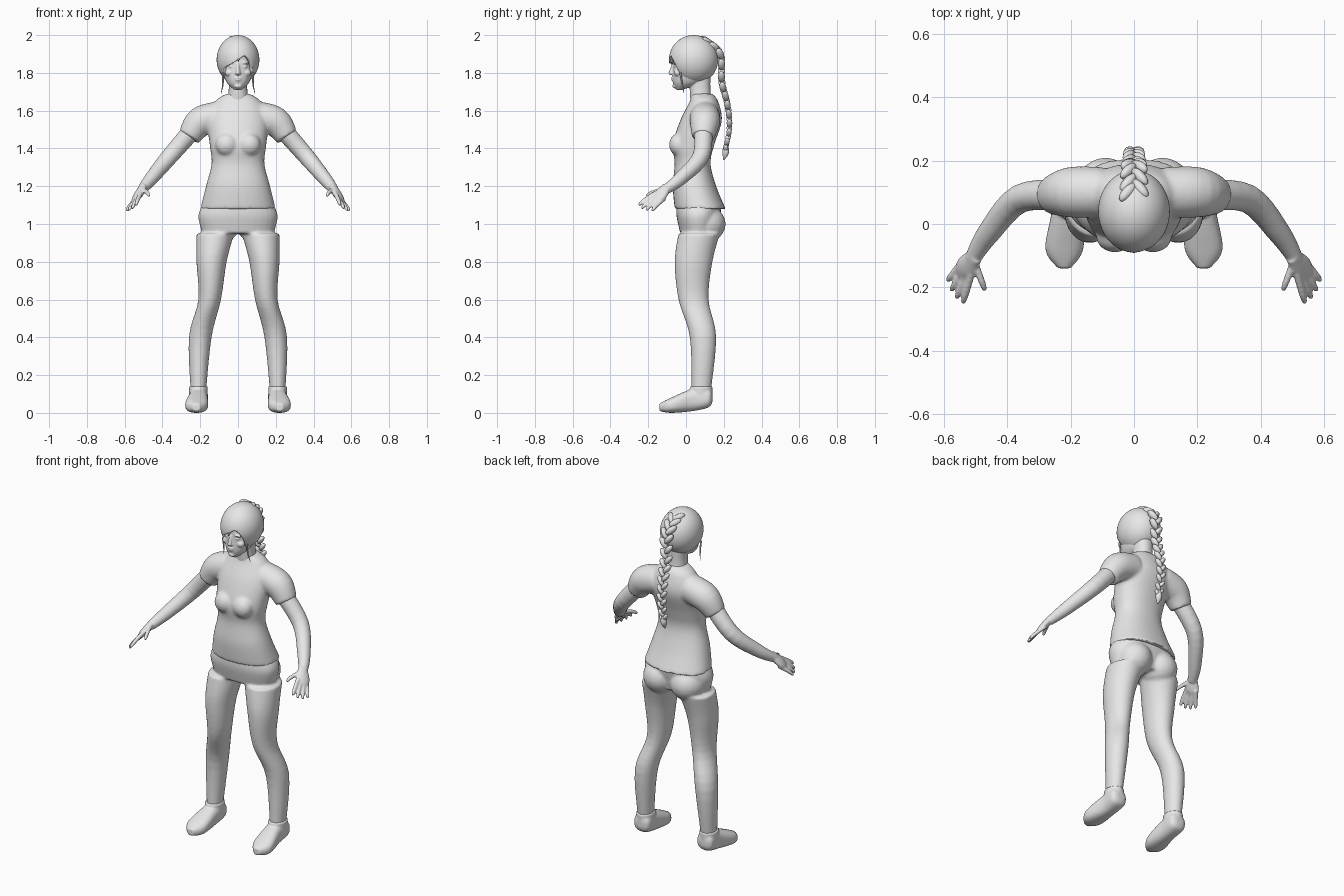
import bpy, bmesh, math
from mathutils import Vector, Matrix

cube = bpy.data.objects.get("Cube")
if cube:
    bpy.data.objects.remove(cube, do_unlink=True)

UP = Vector((0, 0, 1))
FORWARD = Vector((0, -1, 0))
BACK = Vector((0, 1, 0))
SIDE = Vector((1, 0, 0))

colour = (0.8, 0.8, 0.8, 1)
grey = bpy.data.materials.new("plain_grey")
grey.use_nodes = True
grey.diffuse_color = colour
grey.node_tree.nodes["Principled BSDF"].inputs["Base Color"].default_value = colour


def spline(rows, steps=5):
    """Smooth interpolation through rows of numbers."""
    rows = [Vector(row) for row in rows]
    padded = [rows[0]] + rows + [rows[-1]]
    result = []
    for before, start, end, after in zip(padded, padded[1:], padded[2:], padded[3:]):
        for step in range(steps):
            t = step / steps
            bend = 2 * before - 5 * start + 4 * end - after
            twist = 3 * start - before - 3 * end + after
            result.append(start + (end - before) * t / 2 + bend * t * t / 2 + twist * t ** 3 / 2)
    return result + [rows[-1]]


def tangent(points, index):
    """Direction of the path at one of its points."""
    following = points[min(index + 1, len(points) - 1)]
    previous = points[max(index - 1, 0)]
    return (Vector(following[:3]) - Vector(previous[:3])).normalized()


def rounded(value, power):
    return math.copysign(abs(value) ** (2 / power), value)


def loft(bm, rings, axis=None, ref=BACK, power=2, segs=32):
    """Closed skin over rings of centre and radii, square to the path or to a fixed axis."""
    rings = spline(rings)
    loops = []
    for index, ring in enumerate(rings):
        direction = axis or tangent(rings, index)
        across = ref.cross(direction).normalized()
        deep = direction.cross(across)
        loop = []
        for k in range(segs):
            angle = math.tau * k / segs
            offset = across * rounded(math.cos(angle), power) * ring[3]
            offset += deep * rounded(math.sin(angle), power) * ring[-1]
            loop.append(bm.verts.new(Vector(ring[:3]) + offset))
        loops.append(loop)
    for low, high in zip(loops, loops[1:]):
        for k in range(segs):
            bm.faces.new((low[k - 1], low[k], high[k], high[k - 1]))
    bm.faces.new(loops[0][::-1])
    bm.faces.new(loops[-1])


def stack(bm, levels):
    """Loft of level rings given as height, half width, front and back."""
    rings = [(0, (front + back) / 2, z, width, (back - front) / 2) for z, width, front, back in levels]
    loft(bm, rings, axis=UP, power=2.2)


def ball(bm, centre, size, rotation=Matrix.Identity(4), segs=24):
    placement = Matrix.Translation(centre) @ rotation @ Matrix.Diagonal((*size, 1))
    bmesh.ops.create_uvsphere(bm, u_segments=segs, v_segments=segs // 2, radius=1, matrix=placement)


def finish(name, bm, mirror=False, voxel=0, relax=0):
    """Turn the mesh into an object, optionally mirrored and blended into one skin."""
    bmesh.ops.recalc_face_normals(bm, faces=bm.faces)
    for face in bm.faces:
        face.smooth = True
    mesh = bpy.data.meshes.new(name)
    bm.to_mesh(mesh)
    bm.free()
    mesh.materials.append(grey)
    part = bpy.data.objects.new(name, mesh)
    bpy.context.collection.objects.link(part)
    if mirror:
        part.modifiers.new("mirror", 'MIRROR').use_mirror_merge = False
    if voxel:
        blend = part.modifiers.new("blend", 'REMESH')
        blend.mode = 'VOXEL'
        blend.voxel_size = voxel
        blend.use_smooth_shade = True
        part.modifiers.new("relax", 'SMOOTH').iterations = relax
    return part


# shirt: torso, bust and sleeves blended together
bm = bmesh.new()
stack(bm, [(1.08, .2, -.06, .21), (1.2, .17, -.07, .16), (1.32, .14, -.06, .13), (1.42, .15, -.07, .15),
           (1.55, .16, -.03, .19), (1.65, .12, .02, .17), (1.69, .06, .03, .14)])
ball(bm, (.06, -.04, 1.42), (.06, .05, .06))
loft(bm, [(.1, .1, 1.57, .08), (.2, .1, 1.54, .08, .07)[:4], (.26, .09, 1.46, .06)])
finish("shirt", bm, mirror=True, voxel=.008, relax=10)

# trousers: pelvis, seat and legs
bm = bmesh.new()
stack(bm, [(.95, .19, -.03, .16), (1.04, .21, -.05, .18), (1.1, .19, -.05, .19)])
ball(bm, (.09, .1, 1), (.1, .11, .1))
loft(bm, [(.12, .07, .95, .1, .11), (.14, .04, .8, .08, .1), (.15, .04, .6, .06, .08),
          (.2, .09, .4, .06, .07), (.21, .08, .1, .04, .05)], axis=UP)
finish("trousers", bm, mirror=True, voxel=.008, relax=6)

# shoes, lofted heel to toe, with a raised collar
bm = bmesh.new()
loft(bm, [(.21, .14, .08, .02, .02), (.21, .12, .08, .05, .05), (.21, .04, .07, .05, .06),
          (.22, -.08, .04, .06, .04), (.22, -.14, .03, .02, .02)], axis=FORWARD, ref=UP, power=2.5)
loft(bm, [(.21, .08, .08, .05, .06), (.21, .08, .14, .05, .06)], axis=UP)
finish("shoes", bm, mirror=True, voxel=.006, relax=4)


def finger(bm, base, tip):
    """Tapered digit with a slight bend, rooted inside the palm."""
    root = base.lerp(tip, -.3)
    knuckle = base.lerp(tip, .6) + UP * .005
    loft(bm, [(*root, .012), (*knuckle, .011), (*base.lerp(tip, .95), .008), (*tip, .003)], segs=12)


# arms and hands, the four fingers fanned across the palm
bm = bmesh.new()
loft(bm, [(.22, .09, 1.52, .05), (.36, .08, 1.36, .045), (.46, -.03, 1.24, .036), (.51, -.11, 1.18, .025)])
loft(bm, [(.5, -.1, 1.2, .025, .02), (.53, -.14, 1.15, .04, .02), (.54, -.17, 1.13, .03, .01)],
     ref=Vector((.7, -.2, .7)))
for k in range(4):
    spread = k / 3
    base = Vector((.52, -.18, 1.15)).lerp(Vector((.55, -.13, 1.12)), spread)
    tip = Vector((.54, -.25, 1.1)).lerp(Vector((.59, -.18, 1.07)), spread)
    tip += (tip - base) * math.sin(math.pi * spread) * .15
    finger(bm, base, tip)
finger(bm, Vector((.5, -.13, 1.18)), Vector((.47, -.21, 1.15)))
finish("arms", bm, mirror=True, voxel=.005, relax=4)

# head with neck, nose, lips, chin, and paired eyes, brows, nostrils and cheeks
bm = bmesh.new()
stack(bm, [(1.6, .07, .03, .15), (1.7, .05, .02, .13), (1.8, .05, .02, .13)])
stack(bm, [(1.71, .02, -.05, -.02), (1.75, .06, -.07, .08), (1.82, .08, -.07, .13),
           (1.92, .08, -.06, .14), (1.97, .05, -.02, .1)])
loft(bm, [(0, -.066, 1.85, .007), (0, -.08, 1.8, .012), (0, -.074, 1.79, .01)], axis=-UP, segs=16)
for height, width in ((1.773, .022), (1.763, .019)):
    ball(bm, (0, -.067, height), (width, .011, .007))
ball(bm, (0, -.06, 1.73), (.02, .012, .012))
for side in (-1, 1):
    ball(bm, (side * .034, -.055, 1.833), (.014, .011, .007))
    ball(bm, (side * .036, -.058, 1.853), (.024, .012, .006), Matrix.Rotation(side * .15, 4, 'Y'))
    ball(bm, (side * .01, -.071, 1.797), (.007, .008, .006))
    ball(bm, (side * .045, -.042, 1.8), (.025, .022, .02))
finish("head", bm, voxel=.004, relax=3)

# hair cap, opened over the face below a slanted fringe
bm = bmesh.new()
ball(bm, (0, .04, 1.87), (.113, .13, .13), segs=64)
fringe = (Vector((0, 0, 1.87)), Vector((-.6, 0, 1)))
temple = (Vector((0, -.055, 1.84)), Vector((0, 1, .5)))
nape = (UP * 1.75, UP)
for point, normal in (fringe, temple, nape):
    everything = bm.verts[:] + bm.edges[:] + bm.faces[:]
    bmesh.ops.bisect_plane(bm, geom=everything, plane_co=point, plane_no=normal)


def below(face, plane):
    point, normal = plane
    return (face.calc_center_median() - point).dot(normal) < 0


opening = [f for f in bm.faces if below(f, nape) or (below(f, fringe) and below(f, temple))]
bmesh.ops.delete(bm, geom=opening, context='FACES')
shell = finish("hair_cap", bm).modifiers.new("thickness", 'SOLIDIFY')
shell.thickness = .02

# plait: overlapping locks slanting in from alternate sides
bm = bmesh.new()
path = spline([(0, .1, 1.97), (0, .18, 1.9), (0, .19, 1.75), (0, .22, 1.63), (0, .23, 1.51), (0, .21, 1.4)])
for index, point in enumerate(path):
    side = 1 if index % 2 else -1
    down = tangent(path, index)
    outward = SIDE.cross(down)
    along = (down - SIDE * side * .75).normalized()
    rotation = Matrix((outward.cross(along), outward, along)).transposed().to_4x4()
    width = .037 - .016 * index / len(path)
    ball(bm, point + SIDE * side * width / 2, Vector((.5, .6, 1.1)) * width, rotation, segs=16)
finish("plait", bm)

# tuft at the end of the plait
bm = bmesh.new()
loft(bm, [(0, .21, 1.42, .01), (0, .21, 1.38, .018), (0, .2, 1.34, .003)], segs=16)
finish("plait_tuft", bm)

# loose strands beside the face
bm = bmesh.new()
loft(bm, [(.08, -.03, 1.8, .005), (.08, -.02, 1.74, .004), (.09, -.01, 1.69, .001)], segs=8)
finish("loose_strands", bm, mirror=True)
